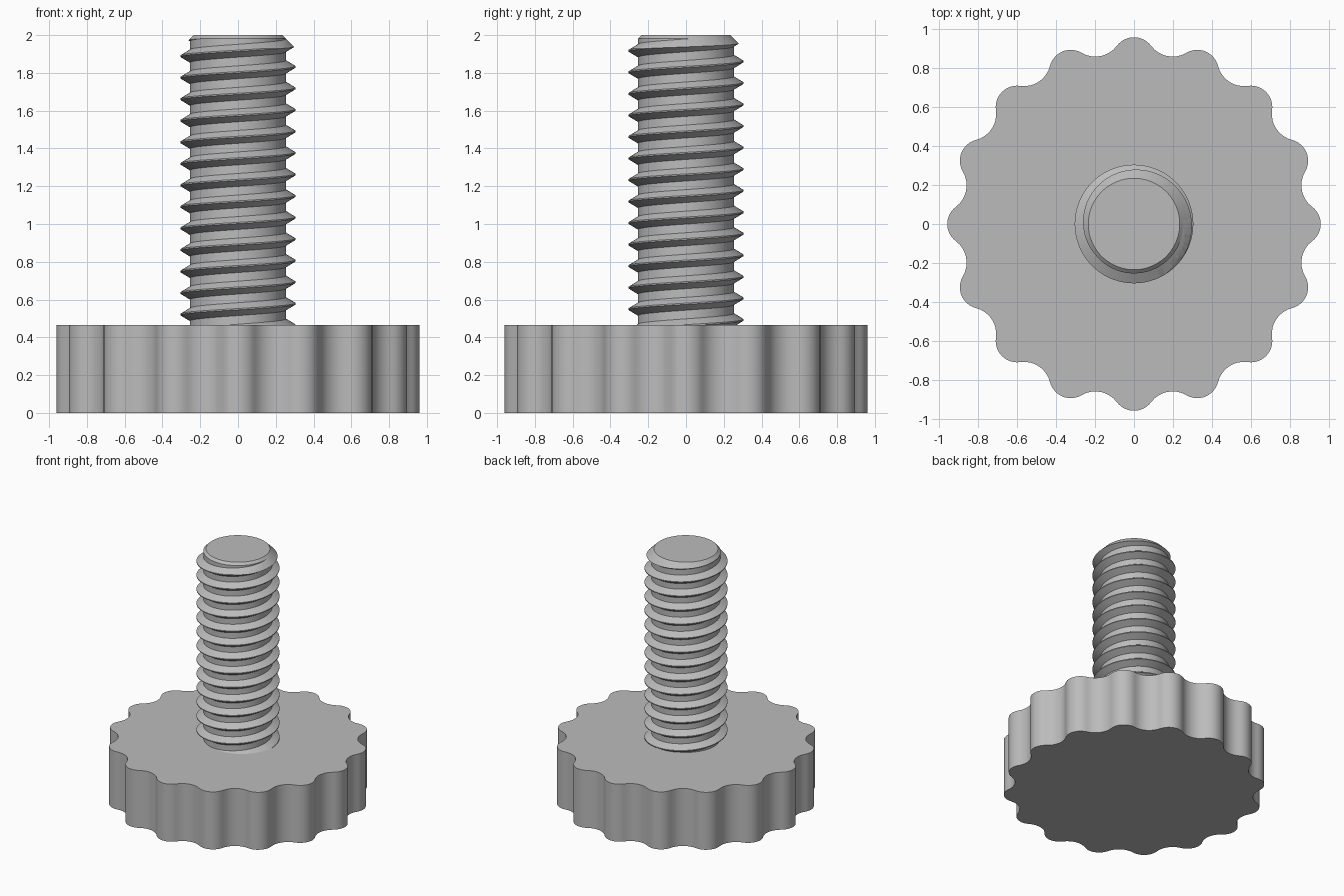
import bpy, bmesh
from math import sin, cos, pi, atan2, radians, sqrt

if "Cube" in bpy.data.objects:
    bpy.data.objects.remove(bpy.data.objects["Cube"])

GREY = (0.5, 0.5, 0.5, 1)
mat = bpy.data.materials.new("plain grey")
mat.use_nodes = True
mat.diffuse_color = GREY
mat.node_tree.nodes["Principled BSDF"].inputs["Base Color"].default_value = GREY

KNOB_TOP, TOP = 0.466, 2.0


def finish(bm, name):
    bmesh.ops.recalc_face_normals(bm, faces=bm.faces)
    mesh = bpy.data.meshes.new(name)
    bm.to_mesh(mesh)
    bm.free()
    obj = bpy.data.objects.new(name, mesh)
    mesh.materials.append(mat)
    bpy.context.collection.objects.link(obj)
    return obj


def smooth(obj, angle):
    bpy.ops.object.select_all(action='DESELECT')
    obj.select_set(True)
    bpy.context.view_layer.objects.active = obj
    bpy.ops.object.shade_smooth_by_angle(angle=radians(angle))


# Scalloped knob: convex lobe arcs tangent to concave valley arcs
LOBES, LOBE_R, LOBE_C, VALLEY_R, VALLEY_C = 16, 0.11, 0.85, 0.138, 1.018
half = pi / LOBES
vx, vy = VALLEY_C * cos(half), VALLEY_C * sin(half)
tangent = atan2(vy, vx - LOBE_C)
outline = []
for k in range(LOBES):
    turn = 2 * half * k
    points = []
    for i in range(-6, 7):
        a = tangent * i / 6
        points.append((LOBE_C + LOBE_R * cos(a), LOBE_R * sin(a)))
    start, end = tangent + pi, 2 * half - tangent + pi
    for i in range(1, 8):
        a = start + (end - start) * i / 8
        points.append((vx + VALLEY_R * cos(a), vy + VALLEY_R * sin(a)))
    outline += [(x * cos(turn) - y * sin(turn), x * sin(turn) + y * cos(turn))
                for x, y in points]
bm = bmesh.new()
base = bm.faces.new([bm.verts.new((x, y, 0)) for x, y in outline])
top = bmesh.ops.extrude_face_region(bm, geom=[base])
bmesh.ops.translate(bm, vec=(0, 0, KNOB_TOP),
                    verts=[v for v in top["geom"] if isinstance(v, bmesh.types.BMVert)])
smooth(finish(bm, "knob"), 40)

# Threaded shaft: profile swept along a right-handed helix
PITCH, CREST, ROOT, STEPS, TURNS = 0.114, 0.305, 0.254, 72, 17
PHASE = 0.27
profile = [(ROOT, 0), (ROOT, 0.40), (CREST, 0.67), (CREST, 0.73), (ROOT, 1)]
bm = bmesh.new()
columns = []
for i in range(STEPS * TURNS + 1):
    a = 2 * pi * i / STEPS
    columns.append([bm.verts.new((r * cos(a), r * sin(a),
                                  PHASE + PITCH * (i / STEPS + h))) for r, h in profile])
for a, b in zip(columns, columns[1:]):
    for j in range(len(profile) - 1):
        bm.faces.new((a[j], b[j], b[j + 1], a[j + 1]))
bmesh.ops.remove_doubles(bm, verts=bm.verts, dist=0.0005)
low, high = bm.verts.new((0, 0, 0.3)), bm.verts.new((0, 0, 2.3))
for e in [e for e in bm.edges if e.is_boundary]:
    bm.faces.new((*e.verts, low if e.verts[0].co.z < 1 else high))
shaft = finish(bm, "threaded_shaft")

# Chamfered envelope trims the ends of the thread
bm = bmesh.new()
rings = [(0.35, 0.43), (0.35, TOP - 0.115), (0.235, TOP)]
loops = [[bm.verts.new((r * cos(2 * pi * (i + 0.37) / STEPS),
                        r * sin(2 * pi * (i + 0.37) / STEPS), z))
          for i in range(STEPS)] for r, z in rings]
for a, b in zip(loops, loops[1:]):
    for i in range(STEPS):
        n = (i + 1) % STEPS
        bm.faces.new((a[i], a[n], b[n], b[i]))
bm.faces.new(loops[0])
bm.faces.new(loops[-1])
trim = finish(bm, "thread_trim")
trim.hide_render = True
cut = shaft.modifiers.new("trim", 'BOOLEAN')
cut.operation, cut.solver, cut.object = 'INTERSECT', 'EXACT', trim
smooth(shaft, 25)
bpy.ops.object.modifier_move_to_index(modifier="trim", index=0)
bpy.ops.object.modifier_apply(modifier="trim")
bpy.data.objects.remove(trim)
smooth(shaft, 25)
